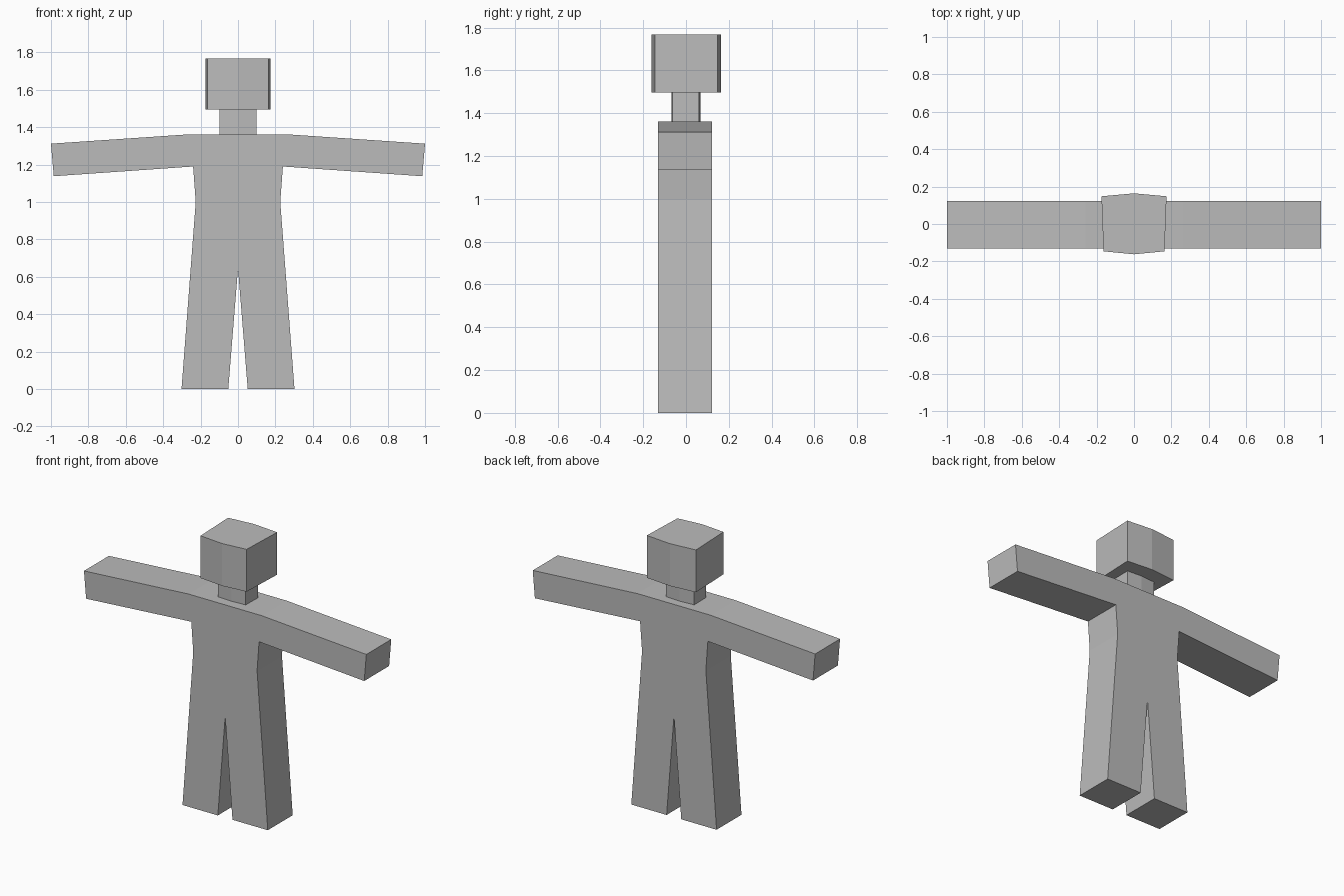
import bpy
import bmesh

if "Cube" in bpy.data.objects:
    bpy.data.objects.remove(bpy.data.objects["Cube"])

grey = bpy.data.materials.new("plain grey")
grey.diffuse_color = (0.5, 0.5, 0.5, 1)
grey.use_nodes = True
grey.node_tree.nodes["Principled BSDF"].inputs["Base Color"].default_value = grey.diffuse_color


def extrude_outline(name, points, axis, start, end):
    """Solid made by extruding a closed flat outline along 'Y' or 'Z'."""
    place = {'Y': lambda a, b, c: (a, c, b), 'Z': lambda a, b, c: (a, b, c)}[axis]
    bm = bmesh.new()
    face = bm.faces.new([bm.verts.new(place(a, b, start)) for a, b in points])
    result = bmesh.ops.extrude_face_region(bm, geom=[face], use_keep_orig=True)
    index = 1 if axis == 'Y' else 2
    for v in result["geom"]:
        if isinstance(v, bmesh.types.BMVert):
            v.co[index] = end
    bmesh.ops.recalc_face_normals(bm, faces=bm.faces)
    mesh = bpy.data.meshes.new(name)
    bm.to_mesh(mesh)
    bm.free()
    mesh.materials.append(grey)
    obj = bpy.data.objects.new(name, mesh)
    bpy.context.collection.objects.link(obj)
    return obj


def mirrored(half):
    """Close a right-hand outline by adding its left-hand mirror."""
    return half + [(-x, y) for x, y in reversed(half) if x > 0]


# Body: legs, torso and arms in one flat figure
body_half = [(0, 0.645), (0.052, 0), (0.302, 0), (0.226, 1.0), (0.24, 1.19),
             (0.985, 1.138), (1.0, 1.312), (0.26, 1.362)]
extrude_outline("body", mirrored(body_half), 'Y', -0.13, 0.122)

# Neck: block with slightly bowed front and back
neck_half = [(0, -0.068), (0.098, -0.062), (0.1, 0.06), (0, 0.067)]
extrude_outline("neck", mirrored(neck_half), 'Z', 1.362, 1.496)

# Head: wider block with bowed front and back, a little wider behind
head_half = [(0, -0.162), (0.163, -0.146), (0.174, 0.148), (0, 0.164)]
extrude_outline("head", mirrored(head_half), 'Z', 1.496, 1.767)
